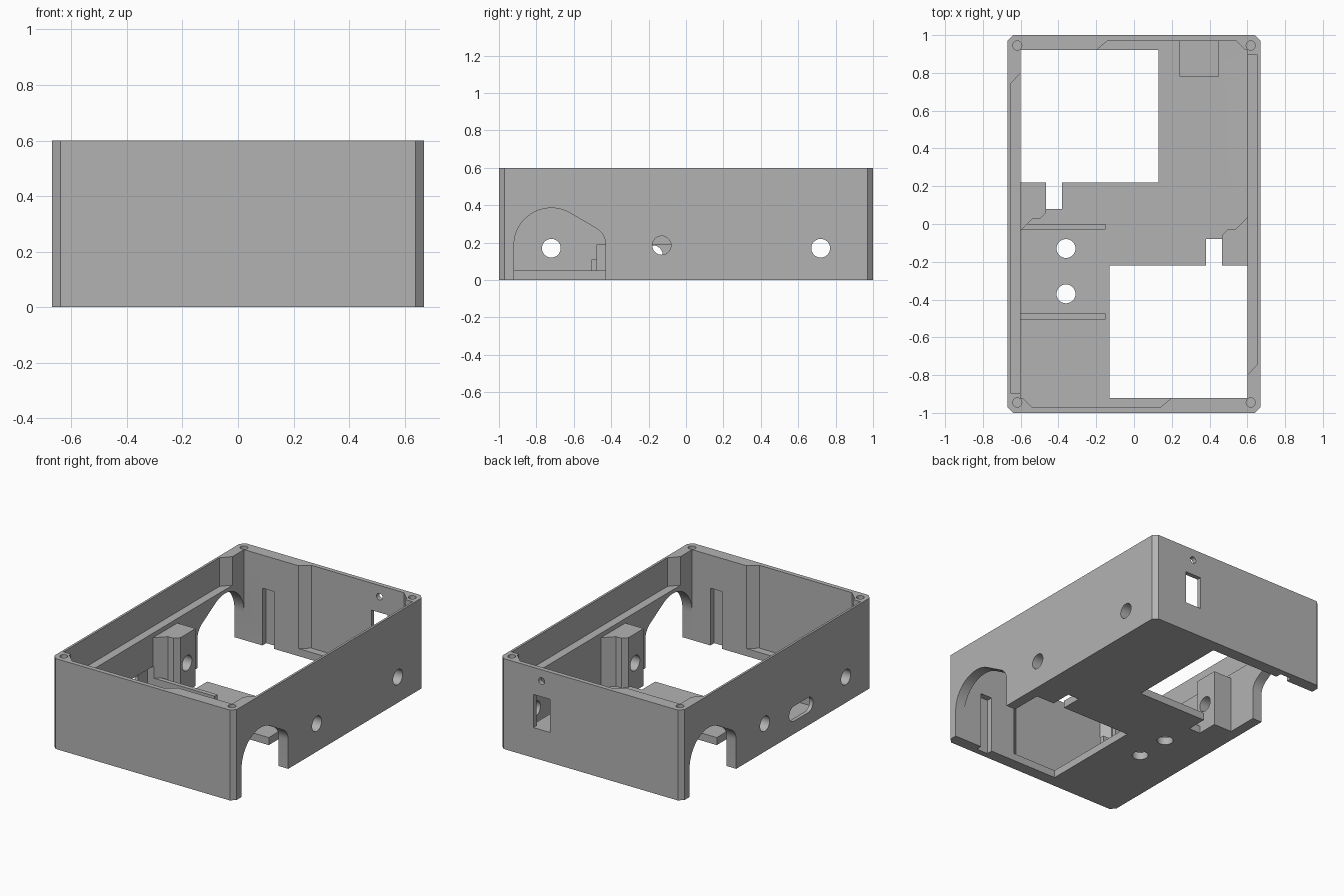
import bpy, bmesh, math
from mathutils import Matrix

old = bpy.data.objects.get("Cube")
if old:
    bpy.data.objects.remove(old)

grey = bpy.data.materials.new("plain grey")
grey.use_nodes = True
grey.diffuse_color = (0.45, 0.45, 0.45, 1)
grey.node_tree.nodes["Principled BSDF"].inputs["Base Color"].default_value = (0.45, 0.45, 0.45, 1)

HALF_TURN = Matrix.Rotation(math.pi, 4, 'Z')
# Axis maps: profile (u, v) and extrusion height w into model space
AXES = {
    'Z': lambda u, v, w: (u, v, w),
    'X': lambda u, v, w: (w, u, v),
    'Y': lambda u, v, w: (u, w, v),
}


def prism(name, outline, low, high, axis='Z', turned=False):
    """Extrude a closed outline along an axis."""
    bm = bmesh.new()
    place = AXES[axis]
    ends = [[bm.verts.new(place(u, v, w)) for u, v in outline] for w in (low, high)]
    bm.faces.new(ends[0])
    bm.faces.new(ends[1])
    n = len(outline)
    for i in range(n):
        j = (i + 1) % n
        bm.faces.new((ends[0][i], ends[0][j], ends[1][j], ends[1][i]))
    if turned:
        bm.transform(HALF_TURN)
    bmesh.ops.recalc_face_normals(bm, faces=bm.faces)
    mesh = bpy.data.meshes.new(name)
    bm.to_mesh(mesh)
    bm.free()
    mesh.materials.append(grey)
    obj = bpy.data.objects.new(name, mesh)
    bpy.context.collection.objects.link(obj)
    return obj


def rect(u0, u1, v0, v1):
    return [(u0, v0), (u1, v0), (u1, v1), (u0, v1)]


def arc(u, v, r, start, end, steps):
    angles = [math.radians(start + (end - start) * i / steps) for i in range(steps + 1)]
    return [(u + r * math.cos(a), v + r * math.sin(a)) for a in angles]


def circle(u, v, r):
    return arc(u, v, r, 0, 360, 32)[:-1]


def combine(tool, operation):
    mod = case.modifiers.new(tool.name, 'BOOLEAN')
    mod.operation = operation
    mod.solver = 'EXACT'
    mod.object = tool
    bpy.context.view_layer.objects.active = case
    bpy.ops.object.modifier_apply(modifier=mod.name)
    bpy.data.objects.remove(tool)


def cut(*args, pair=False):
    for turned in ((False, True) if pair else (False,)):
        combine(prism("cutter", *args, turned=turned), 'DIFFERENCE')


def add(*args, pair=False):
    for turned in ((False, True) if pair else (False,)):
        combine(prism("addition", *args, turned=turned), 'UNION')


# Outer body with chamfered corners
W, L, H, C = 0.67, 1.0, 0.6, 0.03
FLOOR, INX, INY, TOP = 0.05, 0.6, 0.92, 0.7
case = prism("enclosure_case", [
    (-W + C, -L), (W - C, -L), (W, -L + C), (W, L - C),
    (W - C, L), (-W + C, L), (-W, L - C), (-W, -L + C)], 0, H)

# Main cavity
cut(rect(-INX, INX, -INY, INY), FLOOR, TOP)

# Thinned upper side walls and thinned end walls
cut([(-0.655, -0.895), (-0.5, -0.895), (-0.5, 0.80), (-INX, 0.80), (-0.655, 0.74)],
    0.41, TOP, pair=True)
cut([(-INX, -0.91), (-0.54, -0.97), (0.14, -0.97), (0.2, -INY), (0.2, -0.85), (-INX, -0.85)],
    FLOOR, TOP, pair=True)

# Mounting blocks on the side walls
add([(-0.63, 0.24), (-0.465, 0.24), (-0.465, 0.06), (-0.495, 0.03),
     (-0.535, 0.03), (-INX, -0.035), (-0.63, -0.035)], 0.02, 0.38, pair=True)

# Floor openings with plate notches, and matching grooves in the end walls
cut(rect(-INX, 0.13, 0.22, INY), -0.1, 0.45, pair=True)
cut(rect(-0.465, -0.38, 0.08, 0.3), -0.1, 0.2, pair=True)
cut(rect(-0.465, -0.38, 0.85, 0.96), -0.1, 0.38, pair=True)

# Arched side openings
arch = ([(-0.43, -0.1)] + arc(-0.53, 0.19, 0.1, 0, 60, 8)
        + arc(-0.72, 0.185, 0.2, 60, 180, 24) + [(-INY, -0.1)])
cut(arch, 0.58, 0.8, 'X', pair=True)

# Round side holes, one through each mounting block
cut(circle(-0.13, 0.185, 0.05), 0.4, 0.8, 'X', pair=True)
cut(circle(0.72, 0.17, 0.05), 0.55, 0.8, 'X', pair=True)

# Connector recess and rounded slot in one side wall
cut(rect(-0.475, -0.03, FLOOR, 0.19), -0.645, -0.59, 'X')
slot = (arc(-0.175, 0.135, 0.05, -90, 90, 12) + arc(-0.325, 0.135, 0.05, 90, 270, 12))
cut(slot, -0.8, -0.55, 'X')

# Board ribs and floor holes
for y in (-0.505, -0.03):
    add(rect(-0.61, -0.15, y, y + 0.03), 0.02, 0.11)
for y in (-0.13, -0.37):
    cut(circle(-0.36, y, 0.05), -0.1, 0.2)

# Back shelf, window and small indicator hole
add(rect(0.24, 0.45, 0.78, 0.98), 0.02, 0.2)
cut(rect(0.30, 0.42, 0.2, 0.42), 0.9, 1.1, 'Y')
cut(circle(0.36, 0.525, 0.022), 0.9, 1.1, 'Y')

# Corner screw holes
for x in (-0.618, 0.618):
    for y in (-0.945, 0.945):
        cut(circle(x, y, 0.024), 0.35, TOP)

# Smooth curved walls, keep edges crisp
bpy.ops.object.select_all(action='DESELECT')
case.select_set(True)
bpy.context.view_layer.objects.active = case
bpy.ops.object.shade_smooth_by_angle(angle=math.radians(20))
